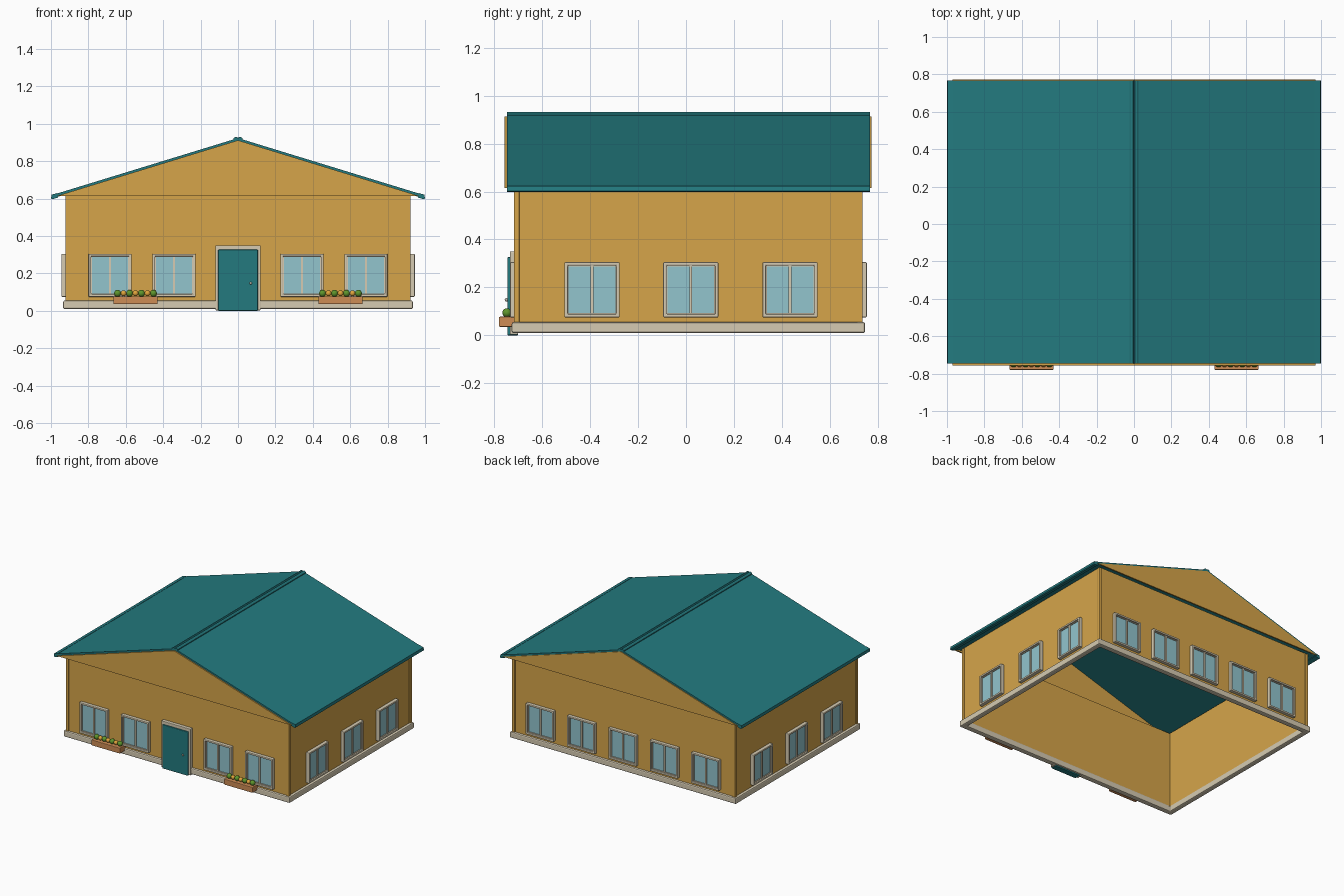
import bpy, bmesh, math
from mathutils import Matrix, Vector

if "Cube" in bpy.data.objects:
    bpy.data.objects.remove(bpy.data.objects["Cube"])


def srgb(r, g, b):
    def lin(c):
        c /= 255
        return c / 12.92 if c <= 0.04045 else ((c + 0.055) / 1.055) ** 2.4
    return (lin(r), lin(g), lin(b), 1)


def material(name, *rgb):
    m = bpy.data.materials.new(name)
    m.diffuse_color = srgb(*rgb)
    m.use_nodes = True
    m.node_tree.nodes["Principled BSDF"].inputs["Base Color"].default_value = m.diffuse_color
    return m


OCHRE = material("ochre_wall", 214, 165, 74)
TEAL = material("teal", 35, 122, 127)
CREAM = material("cream_trim", 214, 203, 178)
GLASS = material("pale_blue_glass", 146, 197, 206)
WOOD = material("wood", 205, 140, 85)
GREEN = material("leaf_green", 95, 150, 45)
ORANGE = material("flower_orange", 225, 165, 60)
METAL = material("metal", 190, 185, 170)

CY = 0.01              # middle of the house in y
HX, HY = 0.915, 0.72   # half size of the wall shell


def finish(name, bm, mat, bevel=0, matrix=None):
    bmesh.ops.recalc_face_normals(bm, faces=bm.faces)
    me = bpy.data.meshes.new(name)
    bm.to_mesh(me)
    bm.free()
    me.materials.append(mat)
    ob = bpy.data.objects.new(name, me)
    bpy.context.collection.objects.link(ob)
    if matrix is not None:
        ob.matrix_world = matrix
    if bevel:
        mod = ob.modifiers.new("Bevel", 'BEVEL')
        mod.width, mod.segments = bevel, 2
    return ob


def box(name, mat, x, y, z, bevel=0, matrix=None):
    """Box from three (low, high) ranges."""
    bm = bmesh.new()
    bmesh.ops.create_cube(bm, size=1)
    for v in bm.verts:
        v.co = Vector([(r[0] + r[1]) / 2 + c * (r[1] - r[0])
                       for c, r in zip(v.co, (x, y, z))])
    return finish(name, bm, mat, bevel, matrix)


def ring(name, mat, hx, hy, t, low, high, bevel=0, matrix=None):
    """Rectangular frame of width t in the xy plane, extruded from low to high."""
    bm = bmesh.new()
    loops = []
    for a, b in ((hx, hy), (hx - t, hy - t)):
        for z in (low, high):
            loops.append([bm.verts.new((sx * a, sy * b, z))
                          for sx, sy in ((-1, -1), (1, -1), (1, 1), (-1, 1))])
    ob, ot, ib, it = loops
    for p, q in ((ob, ot), (ot, it), (it, ib), (ib, ob)):
        for i in range(4):
            j = (i + 1) % 4
            bm.faces.new((p[i], p[j], q[j], q[i]))
    return finish(name, bm, mat, bevel, matrix)


def prism(name, mat, profile, y0, y1, bevel=0):
    """Profile of (x, z) points extruded along y."""
    bm = bmesh.new()
    face = bm.faces.new([bm.verts.new((x, y0, z)) for x, z in profile])
    ext = bmesh.ops.extrude_face_region(bm, geom=[face])
    bmesh.ops.translate(bm, vec=(0, y1 - y0, 0),
                        verts=[g for g in ext["geom"] if isinstance(g, bmesh.types.BMVert)])
    return finish(name, bm, mat, bevel)


def ball(name, mat, r, loc):
    bm = bmesh.new()
    bmesh.ops.create_uvsphere(bm, u_segments=14, v_segments=8, radius=r)
    for f in bm.faces:
        f.smooth = True
    return finish(name, bm, mat, 0, Matrix.Translation(loc))


# Hollow shell: plinth, walls, corner boards
mid = Matrix.Translation((0, CY, 0))
ring("plinth", CREAM, 0.935, 0.737, 0.04, 0.01, 0.055, 0.008, mid)
ring("walls", OCHRE, HX, HY, 0.018, 0.05, 0.622, 0, mid)
for sx in (-1, 1):
    for sy in (-1, 1):
        x, y = sx * (HX - 0.004), CY + sy * (HY - 0.004)
        box("corner_board", OCHRE, (x - 0.011, x + 0.011), (y - 0.011, y + 0.011),
            (0.05, 0.618), 0.002)

# Roof: gable panels, two slopes, eave edges, ridge cap
R0, R1 = -0.747, 0.768
for y in (-0.756, 0.763):
    prism("gable", OCHRE, [(-0.97, 0.614), (0.97, 0.614), (0, 0.912)], y, y + 0.010)
for s in (-1, 1):
    prism("roof_slope", TEAL, [(0, 0.924), (s * 0.992, 0.62), (s * 0.987, 0.603), (0, 0.906)],
          R0, R1)
    prism("eave_edge", TEAL, [(s * 0.965, 0.630), (s * 0.996, 0.622), (s * 1.0, 0.602),
                              (s * 0.993, 0.597), (s * 0.962, 0.606)], R0, R1)
    prism("ridge_cap", TEAL, [(0, 0.924), (s * 0.006, 0.931), (s * 0.015, 0.930),
                              (s * 0.024, 0.923), (s * 0.024, 0.914), (0, 0.914)], R0, R1)


# Windows: local x across, local y up, local z out of the wall
def window(cx, cy, angle):
    m = (Matrix.Translation((cx, cy, 0.19)) @ Matrix.Rotation(angle, 4, 'Z')
         @ Matrix.Rotation(math.pi / 2, 4, 'X'))
    ring("window_frame", CREAM, 0.115, 0.115, 0.014, -0.004, 0.024, 0.004, m)
    ring("window_sash", CREAM, 0.103, 0.103, 0.006, -0.004, 0.014, 0, m)
    box("window_glass", GLASS, (-0.102, 0.102), (-0.102, 0.102), (-0.002, 0.008), 0, m)
    box("window_mullion", CREAM, (-0.006, 0.006), (-0.102, 0.102), (0, 0.016), 0, m)


for x in (-0.684, -0.342, 0, 0.342, 0.684):
    if x:
        window(x, CY - HY, 0)
    window(x, CY + HY, math.pi)
for y in (-0.392, 0.02, 0.434):
    window(HX + 0.006, y, math.pi / 2)
    window(-HX - 0.006, y, -math.pi / 2)

# Front door with surround and knob
for s in (-1, 1):
    box("door_jamb", CREAM, sorted((s * 0.103, s * 0.121)), (-0.735, -0.70), (0.003, 0.335), 0.004)
box("door_lintel", CREAM, (-0.121, 0.121), (-0.735, -0.70), (0.325, 0.350), 0.004)
box("door", TEAL, (-0.107, 0.107), (-0.745, -0.70), (0, 0.327), 0.005)
ball("door_knob", METAL, 0.007, (0.068, -0.749, 0.148))

# Flower boxes with alternating plants
for cx in (-0.548, 0.548):
    box("flower_box", WOOD, (cx - 0.118, cx + 0.118), (-0.78, -0.712), (0.036, 0.078), 0.004)
    for i in range(7):
        x = cx + (i - 3) * 0.032
        if i % 2 == 0:
            ball("leaf_bush", GREEN, 0.019, (x, -0.747, 0.094))
        else:
            ball("flower", ORANGE, 0.016, (x, -0.749, 0.094))
